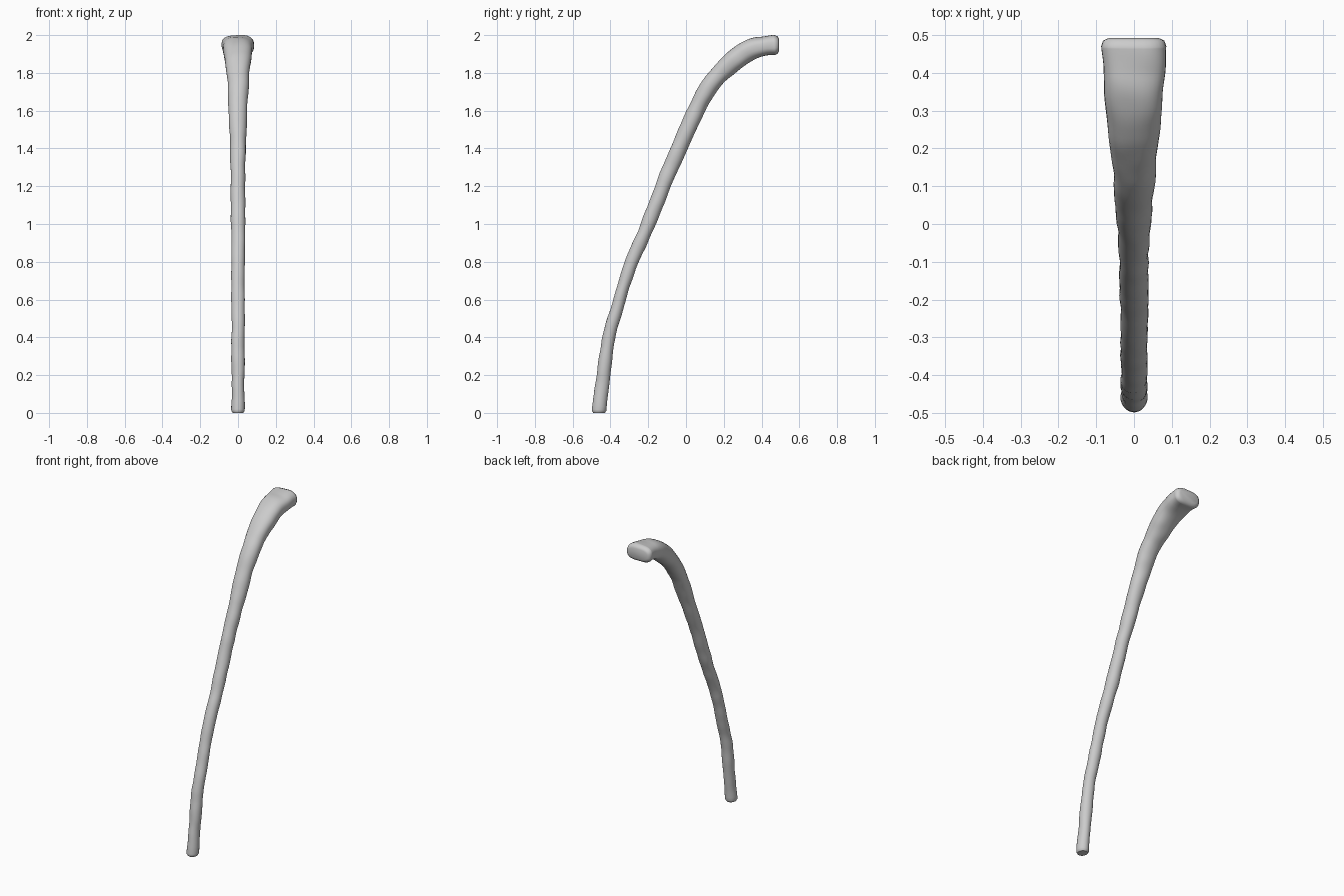
import bpy, bmesh, math
from mathutils import Vector, noise

if "Cube" in bpy.data.objects:
    bpy.data.objects.remove(bpy.data.objects["Cube"])

# Stations along the shaft: y, z, half thickness, half width (x), roundness exponent
STATIONS = [
    (-0.46, 0.00, 0.038, 0.034, 2.0), (-0.437, 0.20, 0.036, 0.034, 2.0),
    (-0.408, 0.40, 0.034, 0.034, 2.0), (-0.352, 0.60, 0.032, 0.035, 2.0),
    (-0.287, 0.80, 0.035, 0.036, 2.0), (-0.200, 1.00, 0.038, 0.037, 2.0),
    (-0.123, 1.20, 0.039, 0.038, 2.0), (-0.037, 1.40, 0.043, 0.041, 2.0),
    (0.053, 1.60, 0.045, 0.049, 2.0), (0.105, 1.70, 0.047, 0.053, 2.1),
    (0.175, 1.79, 0.049, 0.059, 2.2), (0.260, 1.87, 0.055, 0.070, 2.4),
    (0.340, 1.922, 0.056, 0.077, 2.5), (0.415, 1.942, 0.052, 0.083, 2.6),
    (0.470, 1.947, 0.053, 0.086, 2.7),
]
SIDES, STEPS = 32, 8


def spline(i, t):
    """Catmull-Rom sample of all station values."""
    n = len(STATIONS) - 1
    p = [STATIONS[min(max(k, 0), n)] for k in (i - 1, i, i + 1, i + 2)]
    return [0.5 * (2*b + (c - a)*t + (2*a - 5*b + 4*c - d)*t*t + (3*b - a - 3*c + d)*t**3)
            for a, b, c, d in zip(*p)]


path = [spline(i, s / STEPS) for i in range(len(STATIONS) - 1) for s in range(STEPS)]
path.append(list(STATIONS[-1]))

bm = bmesh.new()
rings = []


def add_ring(y, z, th, w, e, tangent, wobble=0.004):
    ty, tz = tangent
    ring = []
    for k in range(SIDES):
        a = 2 * math.pi * k / SIDES
        c, s = math.cos(a), math.sin(a)
        u = math.copysign(abs(c) ** (2 / e), c)
        v = math.copysign(abs(s) ** (2 / e), s)
        p = Vector((w * u, y - th * v * tz, z + th * v * ty))
        radial = Vector((c, -s * tz, s * ty))
        p += radial * noise.noise(p * 13) * wobble
        ring.append(bm.verts.new(p))
    rings.append(ring)


# Shaft and flared hooked head, with a softened edge at both ends
y, z, th, w, e = path[0]
add_ring(y, 0, th * 0.82, w * 0.82, e, (0, 1), 0)
add_ring(y, 0.010, th, w, e, (0, 1), 0.002)
for i in range(1, len(path)):
    a, b = path[i - 1], path[min(i + 1, len(path) - 1)]
    t = Vector((b[0] - a[0], b[1] - a[1])).normalized()
    add_ring(*path[i], t)
y, z, th, w, e = path[-1]
add_ring(y + 0.015, z, th * 0.88, w * 0.93, e, (1, 0))
add_ring(y + 0.022, z, th * 0.62, w * 0.75, e, (1, 0))

for r0, r1 in zip(rings, rings[1:]):
    for k in range(SIDES):
        j = (k + 1) % SIDES
        bm.faces.new((r0[k], r0[j], r1[j], r1[k]))
bm.faces.new(rings[0][::-1])
bm.faces.new(rings[-1])
bmesh.ops.recalc_face_normals(bm, faces=bm.faces)

mesh = bpy.data.meshes.new("curved_stick")
bm.to_mesh(mesh)
bm.free()
stick = bpy.data.objects.new("curved_stick", mesh)
bpy.context.collection.objects.link(stick)
bpy.context.view_layer.objects.active = stick
stick.select_set(True)
bpy.ops.object.shade_smooth_by_angle(angle=math.radians(50))
